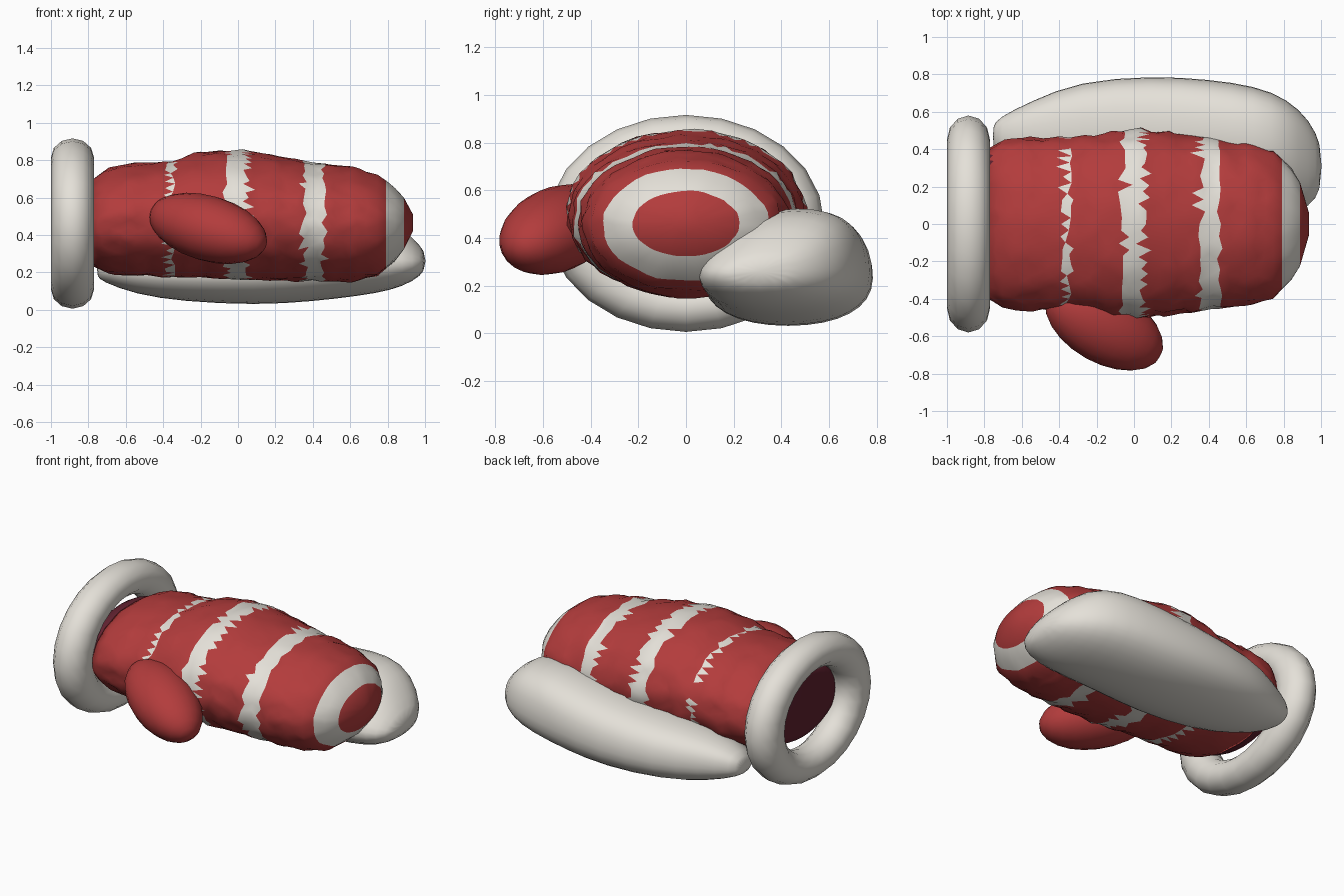
import bpy, bmesh, math, random
from mathutils import Vector, noise

random.seed(4)
if "Cube" in bpy.data.objects:
    bpy.data.objects.remove(bpy.data.objects["Cube"])


def material(name, rgb):
    m = bpy.data.materials.new(name)
    m.use_nodes = True
    m.diffuse_color = (*rgb, 1)
    m.node_tree.nodes["Principled BSDF"].inputs["Base Color"].default_value = (*rgb, 1)
    return m


RED = material("red wool", (0.45, 0.045, 0.045))
WHITE = material("off white fleece", (0.78, 0.75, 0.69))
DARK = material("dark maroon lining", (0.115, 0.015, 0.028))


def finish(name, bm, *mats):
    bmesh.ops.recalc_face_normals(bm, faces=bm.faces)
    for f in bm.faces:
        f.smooth = True
    mesh = bpy.data.meshes.new(name)
    bm.to_mesh(mesh)
    bm.free()
    for m in mats:
        mesh.materials.append(m)
    ob = bpy.data.objects.new(name, mesh)
    bpy.context.collection.objects.link(ob)
    return ob


def loft(rings):
    """Skin closed rings of points and close both ends."""
    bm = bmesh.new()
    rows = [[bm.verts.new(p) for p in ring] for ring in rings]
    n = len(rows[0])
    for a, b in zip(rows, rows[1:]):
        for i in range(n):
            j = (i + 1) % n
            bm.faces.new((a[i], a[j], b[j], b[i]))
    bm.faces.new(rows[0])
    bm.faces.new(rows[-1])
    return bm


def sample(table, x):
    for a, b in zip(table, table[1:]):
        if x <= b[0]:
            t = (x - a[0]) / (b[0] - a[0])
            return [p + (q - p) * t for p, q in zip(a[1:], b[1:])]
    return table[-1][1:]


# Knitted body: x, half width, bottom, top
BODY = [(-0.78, 0.41, 0.23, 0.70), (-0.65, 0.46, 0.185, 0.775), (-0.35, 0.465, 0.175, 0.795),
        (-0.2, 0.48, 0.17, 0.845), (0, 0.505, 0.16, 0.855), (0.2, 0.485, 0.16, 0.825),
        (0.4, 0.46, 0.15, 0.785), (0.6, 0.435, 0.15, 0.765), (0.75, 0.395, 0.18, 0.72),
        (0.79, 0.345, 0.22, 0.69), (0.85, 0.295, 0.265, 0.645), (0.89, 0.22, 0.325, 0.595),
        (0.92, 0.13, 0.38, 0.55), (0.935, 0.06, 0.42, 0.51)]
RINGS, SEGS = 36, 44
rings = []
for k in range(RINGS + 1):
    x = -0.78 + 1.715 * k / RINGS
    jitter = 0.02 if 0 < k < RINGS - 4 else 0
    ring = []
    for i in range(SEGS):
        a = 2 * math.pi * (i + 0.5 * (k % 2)) / SEGS
        px = x + random.uniform(-jitter, jitter)
        w, lo, hi = sample(BODY, px)
        c, s = math.cos(a), math.sin(a)
        bump = 1 + 0.035 * noise.noise(Vector((px, w * c, s * 0.4)) * 11) + 0.012 * math.sin(px * 42)
        ring.append((px, w * c * bump, (lo + hi) / 2 + (hi - lo) / 2 * s * bump))
    rings.append(ring)
bm = loft(rings)
bmesh.ops.triangulate(bm, faces=[f for f in bm.faces if len(f.verts) == 4])
STRIPES = [(-0.372, -0.338), (-0.055, 0.055), (0.35, 0.465), (0.785, 0.888)]
for f in bm.faces:
    x = f.calc_center_median().x
    f.material_index = int(any(lo < x < hi for lo, hi in STRIPES))
    if x < -0.77:
        f.material_index = 2
finish("mitten_body", bm, RED, WHITE, DARK)

# Dark lining reaching from the wrist opening into the cuff
LINING = [(-0.765, 0.395, 0.23), (-0.82, 0.385, 0.225), (-0.85, 0.36, 0.21), (-0.86, 0.3, 0.175)]
angles = [2 * math.pi * i / 32 for i in range(32)]
finish("wrist_lining", loft([[(x, w * math.cos(a), 0.47 + h * math.sin(a)) for a in angles]
                             for x, w, h in LINING]), DARK)

# Thumb: flattened ellipsoid angled outward and down
bm = bmesh.new()
bmesh.ops.create_uvsphere(bm, u_segments=20, v_segments=12, radius=1)
turn = Vector((0.846, -0.47, -0.25)).to_track_quat("Z", "Y")
for v in bm.verts:
    v.co = turn @ Vector((0.2 * v.co.x, 0.175 * v.co.y, 0.352 * v.co.z)) + Vector((-0.16, -0.543, 0.435))
finish("thumb", bm, RED)

# Fleece cuff: oval ring around the wrist
bpy.ops.mesh.primitive_torus_add(major_segments=24, minor_segments=12,
                                 major_radius=0.45, minor_radius=0.13)
cuff = bpy.context.object
cuff.name = "cuff"
for v in cuff.data.vertices:
    x, y, z = v.co
    v.co = (-0.885 + z * 0.885, x, 0.461 + y * 0.785)
cuff.data.materials.append(WHITE)
bpy.ops.object.shade_smooth()

# Drift under the back side: x, centre y, half width, bottom, middle, top
DRIFT = [(-0.755, 0.47, 0.05, 0.18, 0.22, 0.26), (-0.73, 0.44, 0.13, 0.15, 0.22, 0.30),
         (-0.55, 0.43, 0.23, 0.08, 0.22, 0.37), (-0.3, 0.43, 0.34, 0.04, 0.22, 0.42),
         (0.1, 0.43, 0.37, 0.02, 0.22, 0.46), (0.4, 0.42, 0.36, 0.04, 0.25, 0.51),
         (0.65, 0.39, 0.355, 0.07, 0.27, 0.54), (0.82, 0.355, 0.32, 0.10, 0.27, 0.50),
         (0.94, 0.32, 0.24, 0.15, 0.26, 0.38), (1.005, 0.30, 0.12, 0.21, 0.26, 0.31)]
rings = []
for x, yc, ry, lo, mid, hi in DRIFT:
    ring = []
    for i in range(16):
        a = 2 * math.pi * i / 16
        c, s = math.cos(a), math.sin(a)
        power = 0.75 if c > 0 and s > 0 else 0.9
        c, s = (math.copysign(abs(t) ** power, t) for t in (c, s))
        lean = 0.22 * max(s, 0) * (1 - c) * ry
        ring.append((x, yc + ry * c + lean, mid + s * (hi - mid if s > 0 else mid - lo)))
    rings.append(ring)
drift = finish("drift", loft(rings), WHITE)
drift.modifiers.new("smooth", "SUBSURF").levels = 1
drift.modifiers["smooth"].render_levels = 1
